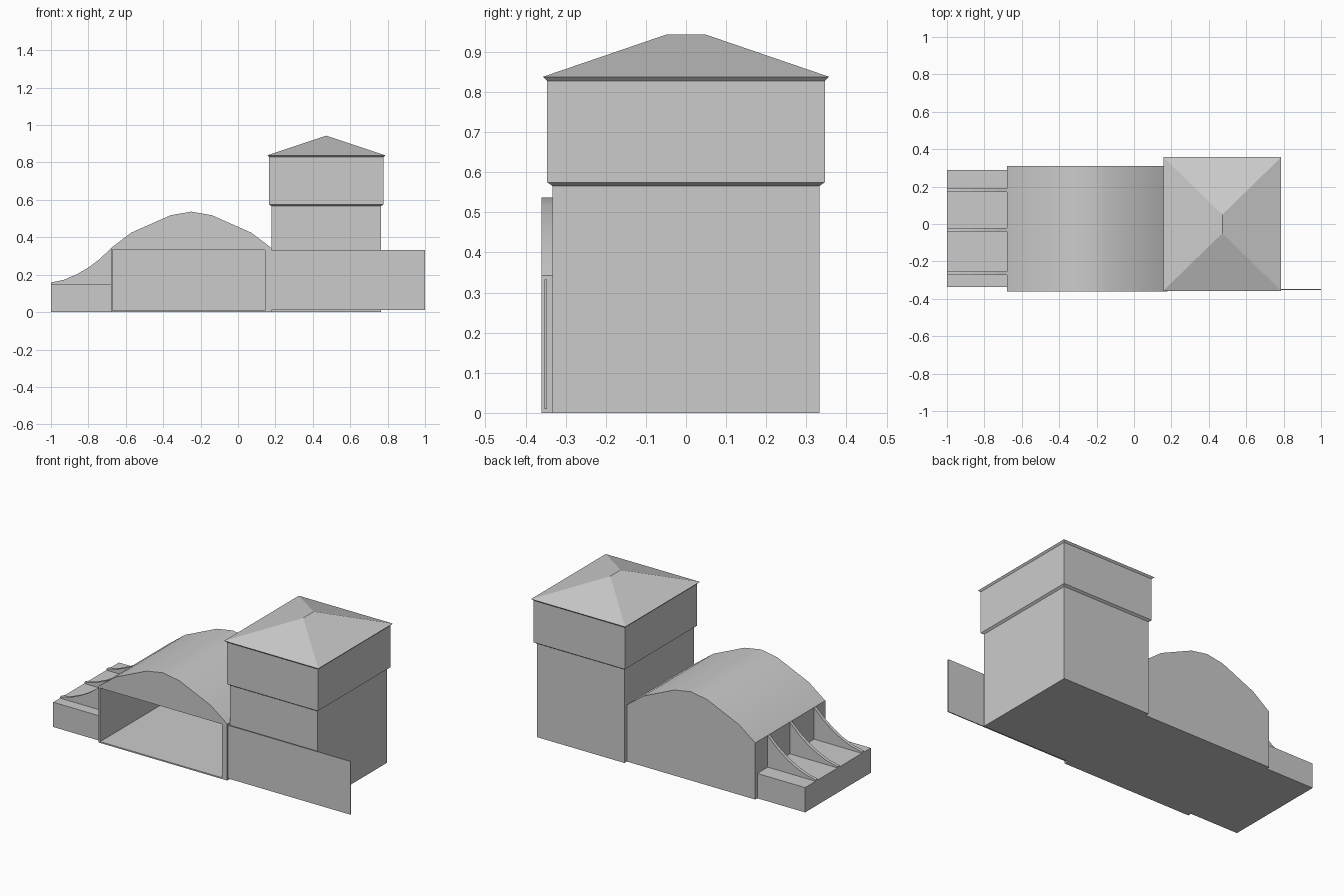
import bpy, bmesh, math

if "Cube" in bpy.data.objects:
    bpy.data.objects.remove(bpy.data.objects["Cube"])


def make(name, bm):
    bmesh.ops.recalc_face_normals(bm, faces=bm.faces)
    me = bpy.data.meshes.new(name)
    bm.to_mesh(me)
    bm.free()
    ob = bpy.data.objects.new(name, me)
    bpy.context.collection.objects.link(ob)
    return ob


def loft(name, rings):
    """Closed solid through a stack of equal-length point rings."""
    bm = bmesh.new()
    rows = [[bm.verts.new(p) for p in r] for r in rings]
    n = len(rows[0])
    for a, b in zip(rows, rows[1:]):
        for i in range(n):
            j = (i + 1) % n
            bm.faces.new((a[i], a[j], b[j], b[i]))
    bm.faces.new(rows[0])
    bm.faces.new(rows[-1])
    return make(name, bm)


def rect(x0, x1, y0, y1, z):
    return [(x0, y0, z), (x1, y0, z), (x1, y1, z), (x0, y1, z)]


def box(name, x0, x1, y0, y1, z0, z1):
    return loft(name, [rect(x0, x1, y0, y1, z0), rect(x0, x1, y0, y1, z1)])


def prism(name, profile, y0, y1):
    """Extrude an x-z profile along y."""
    return loft(name, [[(x, y, z) for x, z in profile] for y in (y0, y1)])


# Tower: shaft, flared upper storey and eaves
CX = 0.472
levels = [(0.293, 0.333, 0.0), (0.293, 0.333, 0.566), (0.305, 0.346, 0.575),
          (0.305, 0.346, 0.828), (0.315, 0.357, 0.838)]
loft("tower", [rect(CX - hx, CX + hx, -hy, hy, z) for hx, hy, z in levels])

# Hipped roof with short ridge
bm = bmesh.new()
e = [bm.verts.new(p) for p in rect(CX - 0.315, CX + 0.315, -0.357, 0.357, 0.838)]
r0, r1 = (bm.verts.new((CX, y, 0.943)) for y in (-0.05, 0.05))
for f in ((e[0], e[1], r0), (e[1], e[2], r1, r0), (e[2], e[3], r1), (e[3], e[0], r0, r1)):
    bm.faces.new(f)
bm.faces.new(e[::-1])
make("tower_roof", bm)

# Vaulted hall with an open front
half = [(0.43, 0.342), (0.32, 0.425), (0.11, 0.518)]
arch = half + [(0, 0.537)] + [(-x, z) for x, z in reversed(half)]
profile = [(-0.68, 0), (0.18, 0)] + [(x - 0.25, z) for x, z in arch]
hall = prism("hall", profile, -0.36, 0.31)
cutter = box("hall_cutter", -0.67, 0.145, -0.5, 0.295, 0.008, 0.332)
mod = hall.modifiers.new("opening", 'BOOLEAN')
mod.operation = 'DIFFERENCE'
mod.solver = 'EXACT'
mod.object = cutter
bpy.context.view_layer.objects.active = hall
hall.select_set(True)
bpy.ops.object.modifier_apply(modifier=mod.name)
bpy.data.objects.remove(cutter)
bpy.ops.object.shade_smooth_by_angle(angle=math.radians(30))

# Sliding door, slid open past the tower
box("sliding_door", 0.17, 1.0, -0.353, -0.347, 0.01, 0.332)

# Low side annex
box("annex", -1.0, -0.68, -0.338, 0.29, 0, 0.15)

# Curved buttress fins
curve = [(-0.68, 0.34), (-0.74, 0.283), (-0.8, 0.238), (-0.86, 0.203),
         (-0.93, 0.173), (-1.0, 0.158)]
for i, y in enumerate((-0.263, -0.031, 0.18)):
    prism(f"buttress_{i + 1}", [(-1.0, 0.15), (-0.68, 0.15)] + curve, y - 0.01, y + 0.01)
